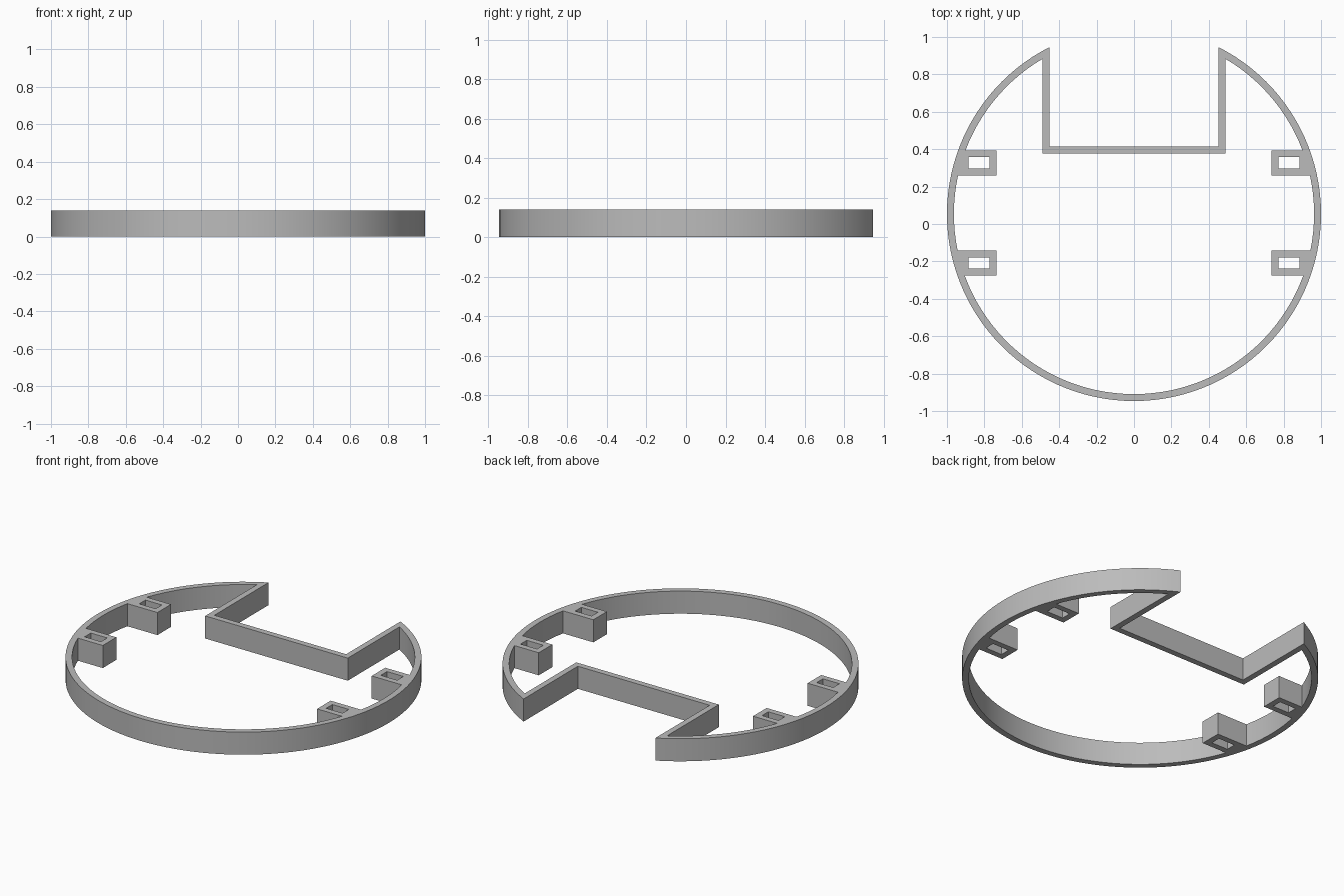
import bpy
import bmesh
from math import asin, cos, sin, pi, radians

cube = bpy.data.objects.get("Cube")
if cube:
    bpy.data.objects.remove(cube, do_unlink=True)

HEIGHT = 0.14
CENTRE_Y = 0.0535
OUTER_R, INNER_R = 1.0, 0.963
NOTCH_OUT = (0.452, 0.414)      # opening side of the notch wall
NOTCH_IN = (0.489, 0.377)       # ring side of the notch wall
BRACKET_X = 0.735
BRACKETS = [(-0.275, -0.142), (0.26, 0.393)]
SLOT_X = (0.772, 0.885)
SLOT_INSET = 0.036


def angle_at_y(r, y):
    return asin((y - CENTRE_Y) / r)


def arc(r, a0, a1):
    n = max(2, round(abs(a1 - a0) / radians(3)))
    angles = [a0 + (a1 - a0) * i / n for i in range(n + 1)]
    return [(r * cos(a), CENTRE_Y + r * sin(a)) for a in angles]


def notch_angle(r, x):
    return pi / 2 - asin(x / r)


def mirrored(half):
    """Close a half outline that starts on the x = 0 line."""
    return half + [(-x, y) for x, y in reversed(half[1:])]


# Outer outline: round wall, tip, then down into the notch
outer = arc(OUTER_R, -pi / 2, notch_angle(OUTER_R, NOTCH_OUT[0])) + [NOTCH_OUT]

# Inner outline: round wall interrupted by the two brackets
inner = []
start = -pi / 2
for y0, y1 in BRACKETS:
    inner += arc(INNER_R, start, angle_at_y(INNER_R, y0))
    inner += [(BRACKET_X, y0), (BRACKET_X, y1)]
    start = angle_at_y(INNER_R, y1)
inner += arc(INNER_R, start, notch_angle(INNER_R, NOTCH_IN[0])) + [NOTCH_IN]

outlines = [mirrored(outer), mirrored(inner)]

# Rectangular slots through the brackets
for side in (-1, 1):
    for y0, y1 in BRACKETS:
        a, b = y0 + SLOT_INSET, y1 - SLOT_INSET
        xa, xb = (side * x for x in SLOT_X)
        outlines.append([(xa, a), (xb, a), (xb, b), (xa, b)])

# Fill the profile between the outlines and raise it
bm = bmesh.new()
edges = []
for loop in outlines:
    verts = [bm.verts.new((x, y, 0)) for x, y in loop]
    edges += [bm.edges.new((v, verts[i - 1])) for i, v in enumerate(verts)]
bmesh.ops.triangle_fill(bm, edges=edges, use_beauty=True, normal=(0, 0, 1))
raised = bmesh.ops.extrude_face_region(bm, geom=bm.faces[:], use_keep_orig=True)
top = [g for g in raised["geom"] if isinstance(g, bmesh.types.BMVert)]
bmesh.ops.translate(bm, verts=top, vec=(0, 0, HEIGHT))
bmesh.ops.recalc_face_normals(bm, faces=bm.faces[:])

mesh = bpy.data.meshes.new("notched_ring_frame")
bm.to_mesh(mesh)
bm.free()
frame = bpy.data.objects.new("notched_ring_frame", mesh)
bpy.context.collection.objects.link(frame)

# Plain grey material
grey = bpy.data.materials.new("plain_grey")
grey.use_nodes = True
colour = (0.5, 0.5, 0.5, 1)
grey.diffuse_color = colour
grey.node_tree.nodes["Principled BSDF"].inputs["Base Color"].default_value = colour
mesh.materials.append(grey)

# Smooth round walls with sharp corners
bpy.ops.object.select_all(action="DESELECT")
frame.select_set(True)
bpy.context.view_layer.objects.active = frame
bpy.ops.object.shade_smooth_by_angle(angle=radians(15))
